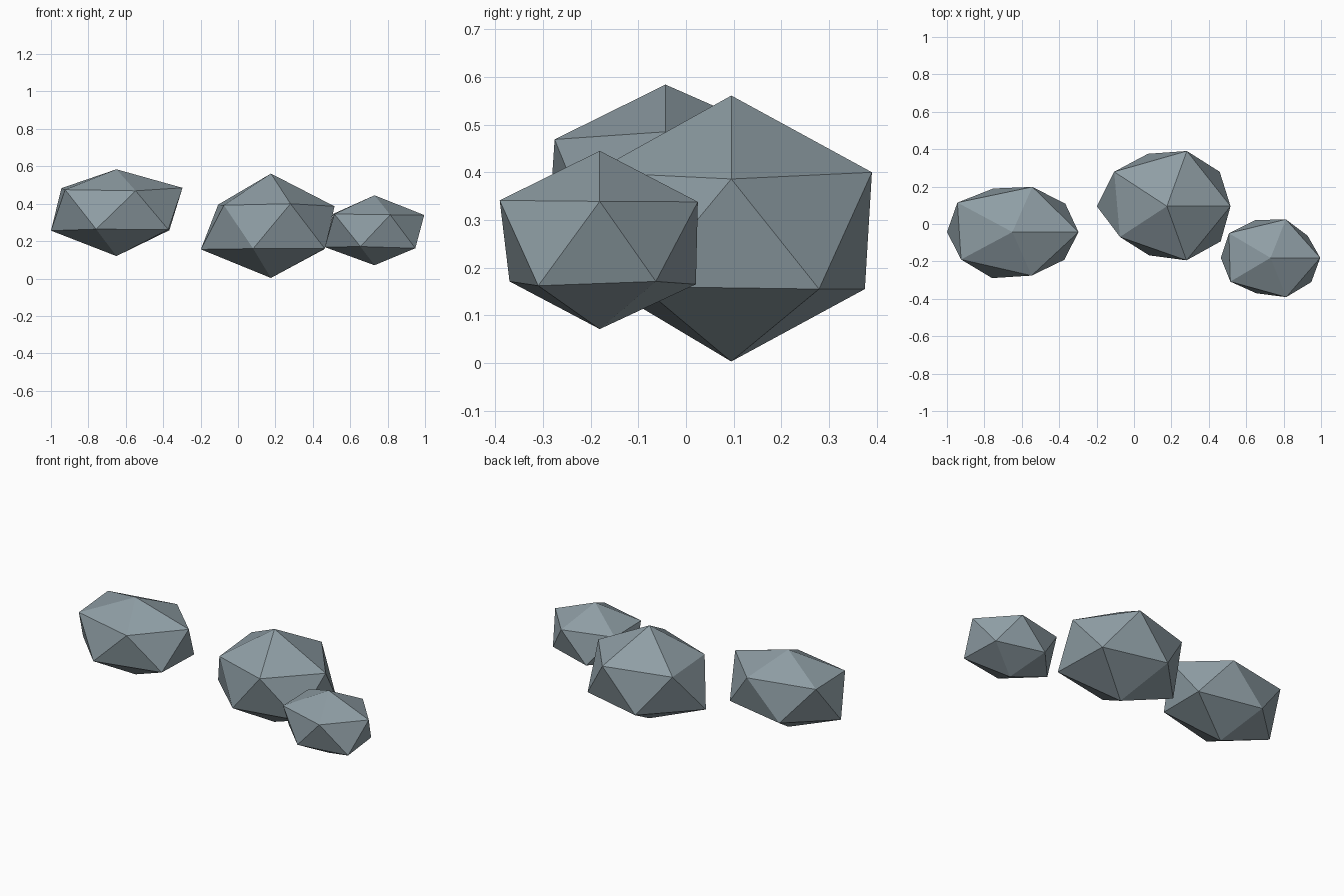
import bpy, bmesh, math

stone = bpy.data.materials.new("blue grey stone")
stone.diffuse_color = (0.275, 0.342, 0.376, 1)


def rock(name, centre, scale, bottom, top, reach, heights):
    """Faceted stone: a 20-sided ball, stretched, with its ten ring corners chipped.
    Corners run every 36 degrees, alternating between upper and lower ring."""
    mesh = bpy.data.meshes.new(name)
    bm = bmesh.new()
    bmesh.ops.create_icosphere(bm, subdivisions=1, radius=1)
    for v in bm.verts:
        x, y, z = v.co
        if abs(z) > 0.9:                       # poles
            v.co = (centre[0], centre[1], top if z > 0 else bottom)
        else:                                  # ring corners
            i = round(math.degrees(math.atan2(y, x)) / 36) % 10
            v.co = (centre[0] + x * scale[0] * reach[i],
                    centre[1] + y * scale[1] * reach[i], heights[i])
    bmesh.ops.recalc_face_normals(bm, faces=bm.faces)
    bm.to_mesh(mesh)
    bm.free()
    mesh.materials.append(stone)
    obj = bpy.data.objects.new(name, mesh)
    bpy.context.collection.objects.link(obj)


# Left: wide flat stone
rock("left_rock", (-0.65, -0.043), (0.391, 0.288), 0.12, 0.584,
     (1.01, 1.0, 0.985, 0.95, 1.04, 1.0, 0.97, 1.005, 0.95, 0.98),
     (0.485, 0.258, 0.478, 0.258, 0.483, 0.256, 0.475, 0.264, 0.469, 0.262))

# Middle: the largest stone
rock("middle_rock", (0.176, 0.095), (0.386, 0.347), 0.003, 0.561,
     (0.985, 1.01, 1.0, 0.95, 1.01, 1.085, 0.90, 0.89, 0.98, 1.03),
     (0.386, 0.155, 0.40, 0.155, 0.395, 0.156, 0.392, 0.16, 0.40, 0.16))

# Right: small stone
rock("right_rock", (0.73, -0.181), (0.297, 0.242), 0.071, 0.445,
     (1.0, 0.925, 1.0, 0.98, 1.035, 1.0, 1.0, 0.92, 1.02, 1.015),
     (0.339, 0.171, 0.338, 0.165, 0.345, 0.168, 0.345, 0.171, 0.341, 0.162))
